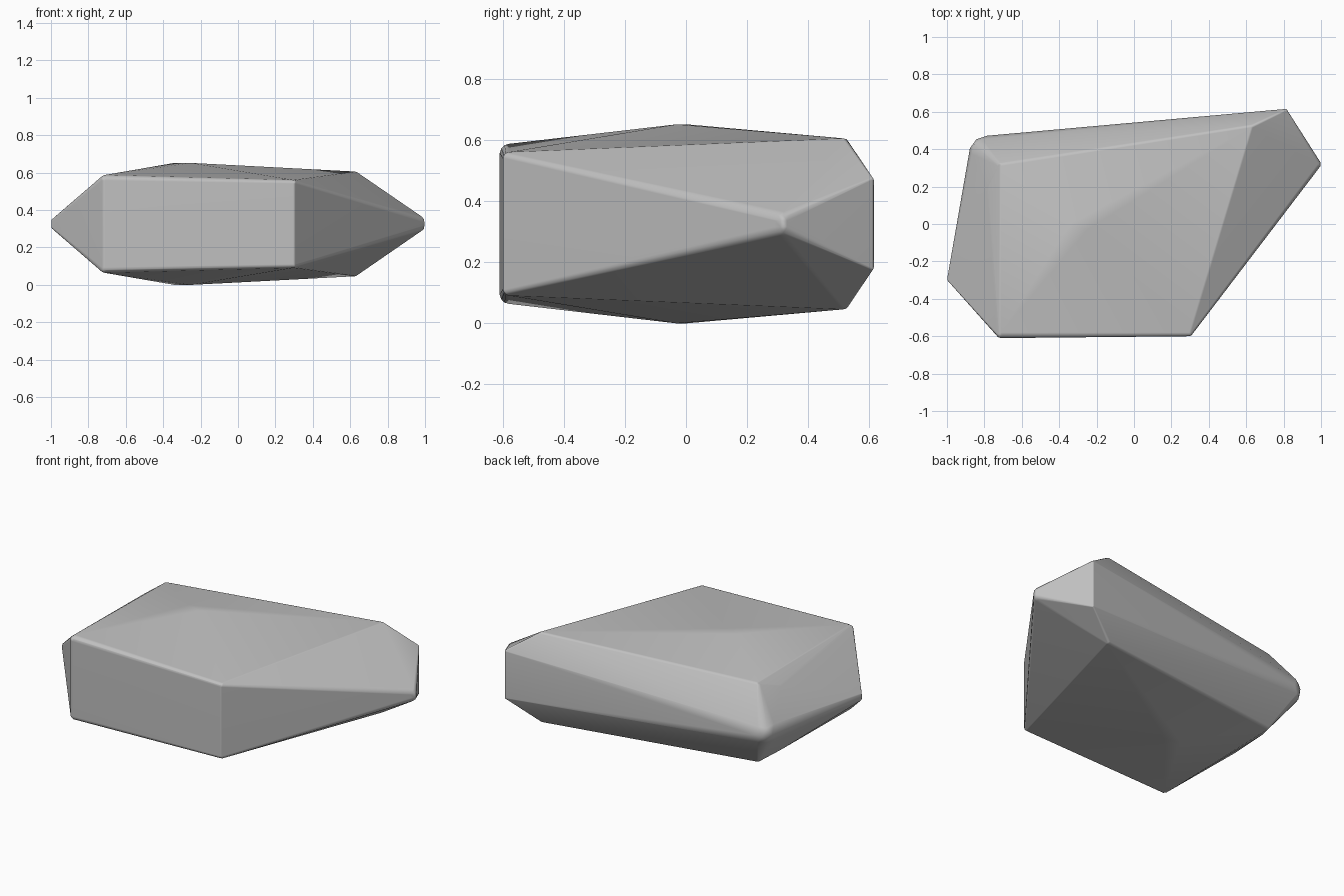
import bpy, bmesh
from math import radians
from mathutils import Vector, Matrix

cube = bpy.data.objects.get("Cube")
if cube:
    bpy.data.objects.remove(cube, do_unlink=True)

# One flat stone colour
stone = bpy.data.materials.new("stone_grey")
stone.use_nodes = True
grey = (0.53, 0.53, 0.53, 1)
stone.diffuse_color = grey
stone.node_tree.nodes["Principled BSDF"].inputs["Base Color"].default_value = grey

MID = 0.327

# Rounded corners: x, y, height above the middle plane, corner radius
corners = [
    (-0.71, -0.58, 0.232, 0.03),   # front left
    (0.295, -0.58, 0.215, 0.02),   # front right
    (-0.34, 0.0, 0.311, 0.015),    # crown, left end
    (-0.25, -0.03, 0.311, 0.015),  # crown, right end
    (0.625, 0.515, 0.26, 0.02),    # back shoulder
    (0.81, 0.605, 0.143, 0.01),    # back right
    (0.963, 0.32, 0.01, 0.035),    # right tip
    (-0.785, 0.375, 0.0, 0.097),   # back left
    (-0.71, 0.31, 0.225, 0.022),   # upper back left shoulder
    (-0.77, 0.19, 0.185, 0.022),   # lower back left shoulder
    (-0.985, -0.295, 0.015, 0.014),  # left point
]

# Wrap a convex skin around small spheres, mirrored above and below
bm = bmesh.new()
for x, y, h, r in corners:
    for side in (1, -1):
        bmesh.ops.create_icosphere(bm, subdivisions=2, radius=r,
                                   matrix=Matrix.Translation((x, y, MID + side * h)))
bmesh.ops.delete(bm, geom=bm.edges[:], context='EDGES_FACES')
bmesh.ops.convex_hull(bm, input=bm.verts[:])
bmesh.ops.delete(bm, geom=[v for v in bm.verts if not v.link_faces], context='VERTS')
bmesh.ops.dissolve_limit(bm, angle_limit=radians(1), verts=bm.verts[:], edges=bm.edges[:])
bmesh.ops.recalc_face_normals(bm, faces=bm.faces[:])

# Rest the rock on the ground
low = min(v.co.z for v in bm.verts)
bmesh.ops.translate(bm, vec=Vector((0, 0, -low)), verts=bm.verts[:])

mesh = bpy.data.meshes.new("rock")
bm.to_mesh(mesh)
bm.free()
mesh.materials.append(stone)
rock = bpy.data.objects.new("rock", mesh)
bpy.context.collection.objects.link(rock)

# Soft facets with weighted normals
bpy.context.view_layer.objects.active = rock
rock.select_set(True)
bpy.ops.object.shade_smooth_by_angle(angle=radians(35))
weighted = rock.modifiers.new("weighted_normals", 'WEIGHTED_NORMAL')
weighted.keep_sharp = True
